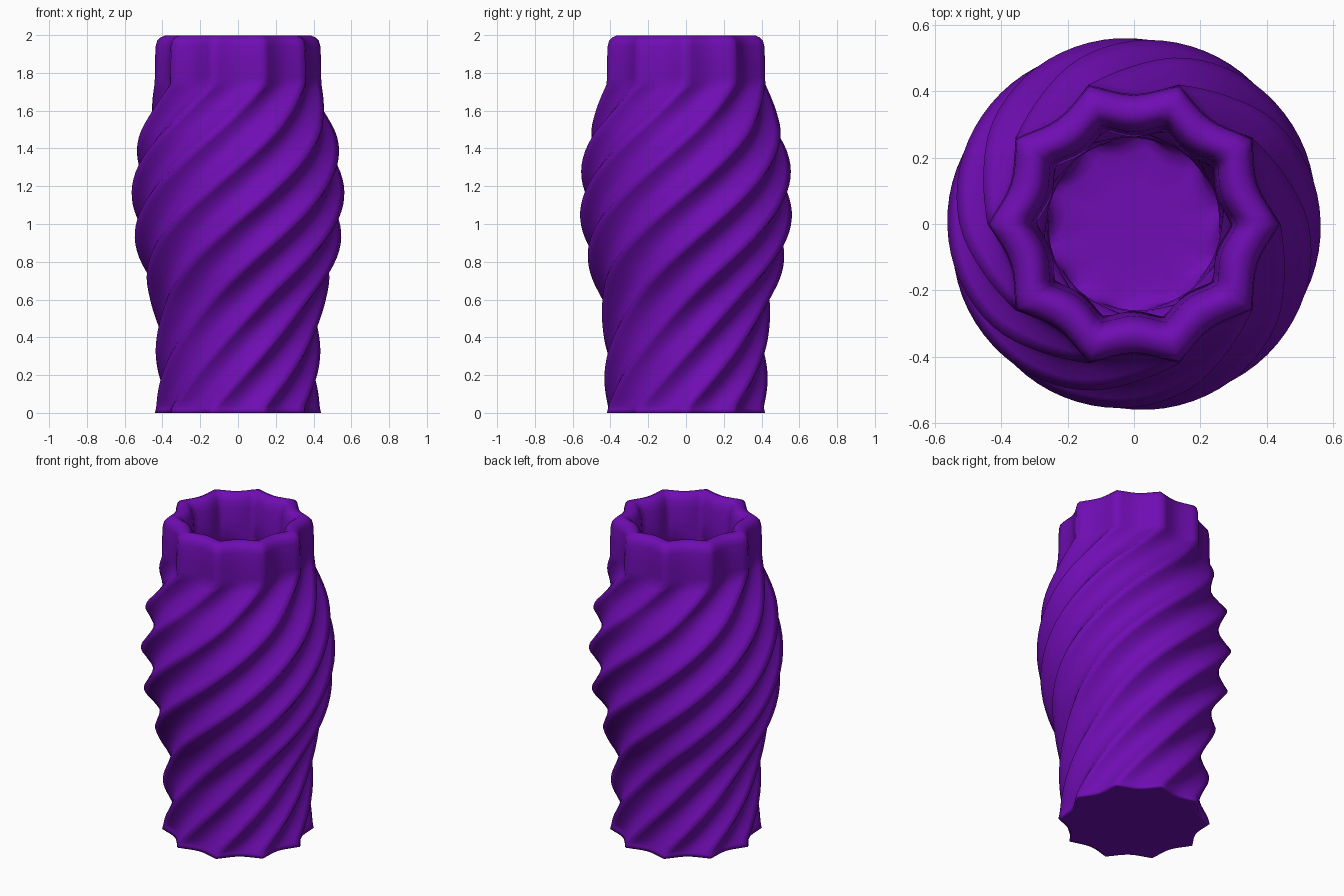
import bpy, bmesh
from math import sin, cos, pi, radians

if "Cube" in bpy.data.objects:
    bpy.data.objects.remove(bpy.data.objects["Cube"])

FLUTES, STEPS = 10, 8
N = FLUTES * STEPS
Z0, Z1, TWIST = 0.03, 1.74, radians(216)

# ridge radius of the body against height
BODY = [(0, .44), (.04, .432), (.17, .432), (.32, .436), (.46, .442), (.6, .465),
        (.74, .507), (.89, .543), (1.03, .56), (1.17, .563), (1.31, .553),
        (1.46, .525), (1.6, .477), (1.74, .442), (1.85, .44)]


def body_radius(z):
    # smooth (Hermite) interpolation of the profile
    i = max(k for k in range(len(BODY) - 1) if BODY[k][0] <= z + 1e-9)
    (za, ra), (zb, rb) = BODY[i], BODY[i + 1]
    zp, rp = BODY[max(i - 1, 0)]
    zn, rn = BODY[min(i + 2, len(BODY) - 1)]
    h = zb - za
    ma, mb = (rb - rp) / (zb - zp) * h, (rn - ra) / (zn - za) * h
    t = (z - za) / h
    return ((2*t**3 - 3*t**2 + 1) * ra + (t**3 - 2*t**2 + t) * ma
            + (3*t**2 - 2*t**3) * rb + (t**3 - t**2) * mb)


def turn(z):
    return TWIST * min(max((z - Z0) / (Z1 - Z0), 0), 1)


# rings as (radius, height, flute depth), from the base up, over the lip and down inside
D = 0.12
rings = [(.2, 0, D), (.42, 0, D)]
heights = [0, .02, .04] + [.04 + 1.70 * i / 48 for i in range(1, 49)]
rings += [(body_radius(z), z, D) for z in heights]
rings += [(.44, 1.78, .11), (.44, 1.86, .11), (.436, 1.94, .11), (.428, 1.97, .11),
          (.41, 1.988, .11), (.385, 1.998, .11), (.36, 1.998, .11), (.338, 1.985, .11),
          (.322, 1.96, .11), (.312, 1.92, .11), (.305, 1.84, .11), (.295, 1.74, .11)]
inner = [1.70 - 1.56 * i / 40 for i in range(41)]
rings += [(body_radius(z) - .14, z, D) for z in inner]
rings += [(.27, .11, D), (.23, .10, D), (.12, .10, D)]

# twisted fluted vase
bm = bmesh.new()
loops = []
for r, z, d in rings:
    loop = []
    for k in range(N):
        a = 2 * pi * k / N
        q = r * (1 - d * abs(sin(a * FLUTES / 2)))
        loop.append(bm.verts.new((q * cos(a + turn(z)), q * sin(a + turn(z)), z)))
    loops.append(loop)
for lo, hi in zip(loops, loops[1:]):
    for k in range(N):
        j = (k + 1) % N
        bm.faces.new((lo[k], lo[j], hi[j], hi[k]))

# base and floor closed with fans
for loop, z in ((loops[0], 0), (loops[-1], .10)):
    c = bm.verts.new((0, 0, z))
    for k in range(N):
        bm.faces.new((loop[k], loop[(k + 1) % N], c))
bmesh.ops.recalc_face_normals(bm, faces=bm.faces)
me = bpy.data.meshes.new("vase")
bm.to_mesh(me)
bm.free()
for p in me.polygons:
    p.use_smooth = True

vase = bpy.data.objects.new("vase", me)
bpy.context.collection.objects.link(vase)
mat = bpy.data.materials.new("purple")
mat.diffuse_color = (0.16, 0.004, 0.45, 1)
mat.use_nodes = True
mat.node_tree.nodes["Principled BSDF"].inputs["Base Color"].default_value = mat.diffuse_color
me.materials.append(mat)
